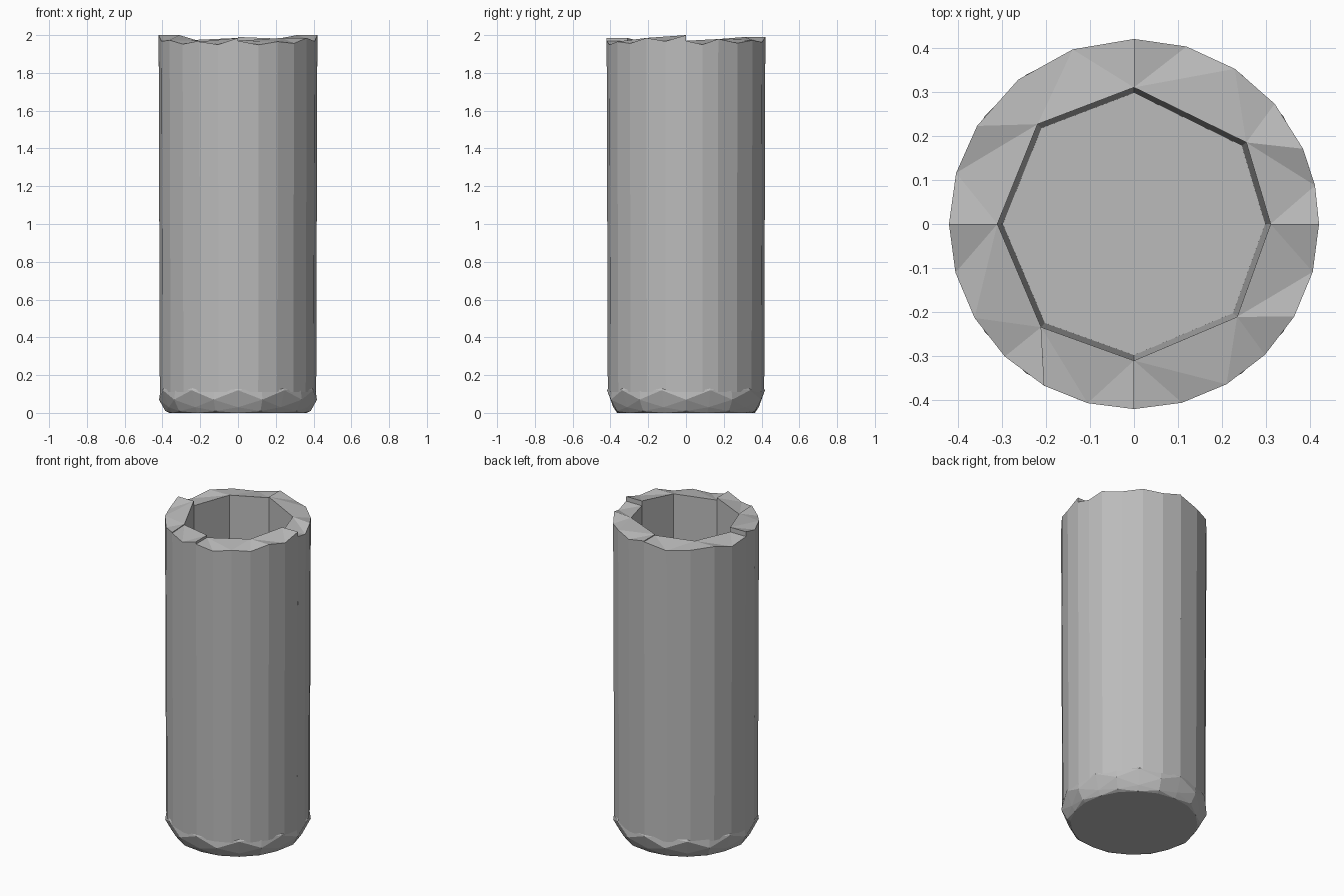
import bpy, bmesh
from math import radians, cos, sin

cube = bpy.data.objects.get("Cube")
if cube:
    bpy.data.objects.remove(cube)

grey = bpy.data.materials.new("stone grey")
grey.use_nodes = True
colour = (0.5, 0.5, 0.5, 1)
grey.diffuse_color = colour
grey.node_tree.nodes["Principled BSDF"].inputs["Base Color"].default_value = colour

R = 0.42
FLOOR = 0.12
# Outer and inner corner angles, and rim height at each end of every panel
OUTER = [0, 24, 90, 148, 180, 241, 270, 330, 360]
INNER = [0, 36, 90, 134, 180, 228, 270, 318, 360]
RIM = [(1.97, 1.98), (1.98, 1.99), (1.985, 1.975), (1.975, 1.97),
       (2.0, 1.97), (1.965, 1.985), (1.97, 1.985), (1.985, 2.0)]


def polar(r, deg, z):
    return (r * cos(radians(deg)), r * sin(radians(deg)), z)


def inner_corner(i, z, shrink=1.0):
    return polar((0.31 if i % 2 == 0 else 0.315) * shrink, INNER[i], z)


def finish(bm, name):
    mesh = bpy.data.meshes.new(name)
    bm.to_mesh(mesh)
    bm.free()
    mesh.materials.append(grey)
    obj = bpy.data.objects.new(name, mesh)
    bpy.context.collection.objects.link(obj)
    return obj


# Wall panels: outer wall, stepped faceted rim and straight inner wall
for i, (z0, z1) in enumerate(RIM):
    bm = bmesh.new()
    a0, a1 = OUTER[i], OUTER[i + 1]
    n = max(2, round((a1 - a0) / 17))
    angles = [a0 + (a1 - a0) * k / n for k in range(n + 1)]
    low = [bm.verts.new(polar(R - 0.006, a, FLOOR - 0.01)) for a in angles]
    top = []
    for k, a in enumerate(angles):
        z = z0 + (z1 - z0) * k / n
        if 0 < k < n:
            z -= 0.025 if k % 2 else 0.012
        top.append(bm.verts.new(polar(R, a, z)))
    in_top = [bm.verts.new(inner_corner(i, z0)), bm.verts.new(inner_corner(i + 1, z1))]
    in_low = [bm.verts.new(inner_corner(i, FLOOR, 0.96)),
              bm.verts.new(inner_corner(i + 1, FLOOR, 0.96))]
    for k in range(n):
        bm.faces.new((low[k], low[k + 1], top[k + 1], top[k]))
        # Rim fan swaps to the second inner corner halfway round
        pivot = in_top[0] if k < n // 2 else in_top[1]
        bm.faces.new((top[k], top[k + 1], pivot))
    bm.faces.new((top[n // 2], in_top[1], in_top[0]))
    bm.faces.new((in_top[0], in_top[1], in_low[1], in_low[0]))
    # Panel ends, seen where neighbouring heights differ
    bm.faces.new((low[0], top[0], in_top[0], in_low[0]))
    bm.faces.new((low[n], in_low[1], in_top[1], top[n]))
    finish(bm, f"wall_panel_{i + 1}")

# Floor inside the tube
bm = bmesh.new()
bm.faces.new([bm.verts.new(inner_corner(i, FLOOR)) for i in range(8)])
finish(bm, "inner_floor")

# Chipped foot with a zigzag bevel
bm = bmesh.new()
N = 20
rings = []
for r, z, wave in [(0.365, 0, 0), (0.385, 0.02, 0.01), (0.418, 0.095, 0.025), (0.408, 0.135, 0)]:
    rings.append([bm.verts.new(polar(r, 360 * k / N, z + wave * (1 if k % 2 else -1)))
                  for k in range(N)])
for lower, upper in zip(rings, rings[1:]):
    for k in range(N):
        m = (k + 1) % N
        bm.faces.new((lower[k], lower[m], upper[m], upper[k]))
bm.faces.new(rings[0][::-1])
bmesh.ops.triangulate(bm, faces=[f for f in bm.faces if len(f.verts) == 4])
finish(bm, "foot")
